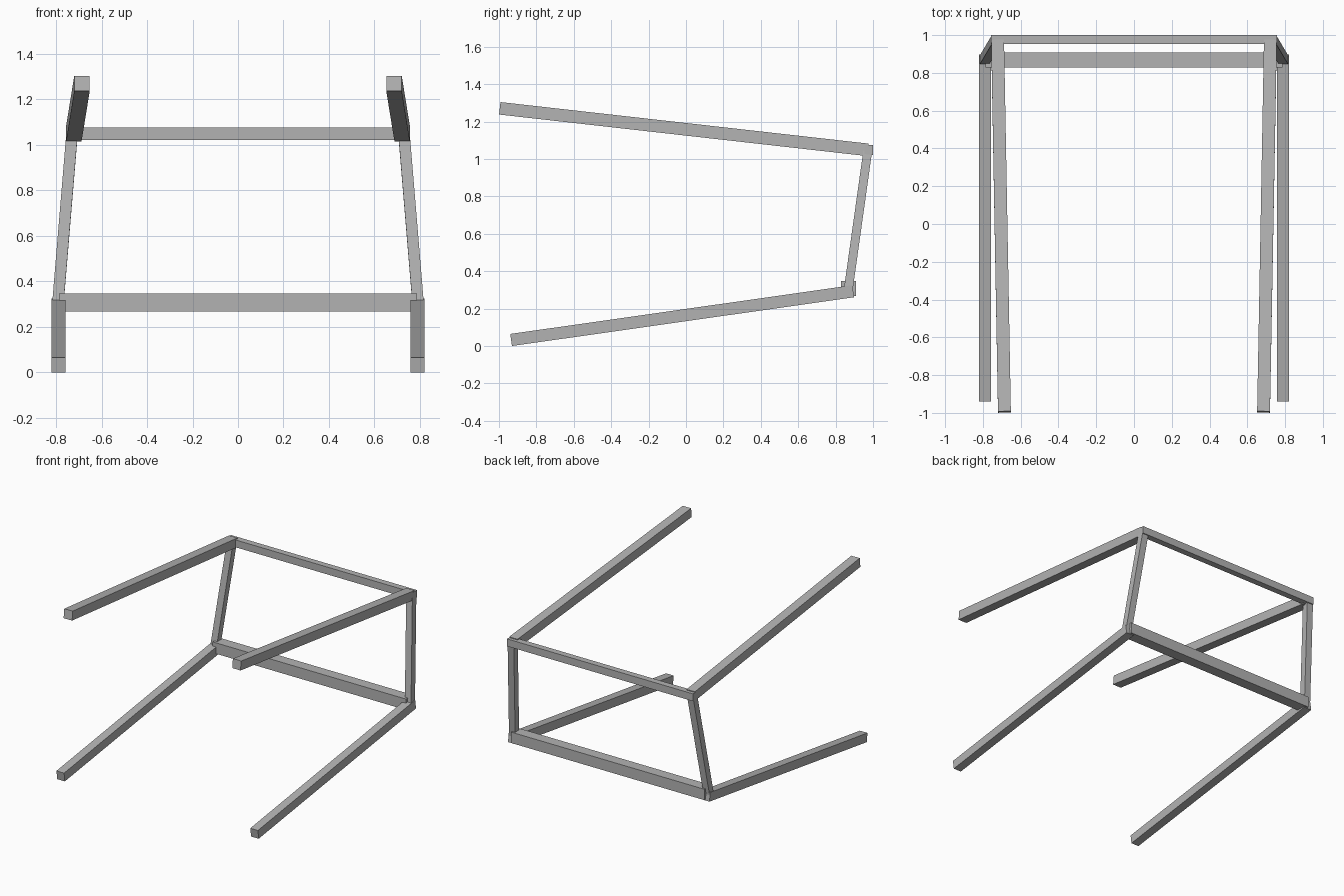
import bpy
from mathutils import Vector, Matrix

if "Cube" in bpy.data.objects:
    bpy.data.objects.remove(bpy.data.objects["Cube"])

grey = bpy.data.materials.new("plain grey")
grey.diffuse_color = (0.45, 0.45, 0.45, 1)
grey.use_nodes = True
grey.node_tree.nodes["Principled BSDF"].inputs["Base Color"].default_value = grey.diffuse_color


def beam(name, start, end, width, height, side=(1, 0, 0)):
    """Square-cut beam from start to end; 'side' is the rough width direction."""
    a, b = Vector(start), Vector(end)
    d = (b - a).normalized()
    s = Vector(side)
    s = (s - d * s.dot(d)).normalized()
    u = s.cross(d)
    bpy.ops.mesh.primitive_cube_add(size=1)
    ob = bpy.context.object
    ob.name = name
    ob.data.name = name
    rot = Matrix((s, d, u)).transposed().to_4x4()
    scale = Matrix.Diagonal((width, (b - a).length, height, 1))
    ob.data.transform(Matrix.Translation((a + b) / 2) @ rot @ scale)
    ob.data.materials.append(grey)
    return ob


# Paired side members
for label, m in (("right", 1), ("left", -1)):
    beam(label + "_lower_rail", (m * 0.789, -0.935, 0.0325),
         (m * 0.789, 0.894, 0.293), 0.062, 0.065)
    beam(label + "_upper_rail", (m * 0.686, -0.995, 1.271),
         (m * 0.722, 0.972, 1.049), 0.068, 0.067)
    beam(label + "_upright", (m * 0.793, 0.866, 0.29),
         (m * 0.729, 0.974, 1.06), 0.05, 0.047)

# Cross members at the back
beam("lower_crossbar", (-0.787, 0.869, 0.307), (0.787, 0.869, 0.307),
     0.08, 0.08, (0, 1, 0))
beam("upper_crossbar", (-0.757, 0.977, 1.049), (0.757, 0.977, 1.049),
     0.046, 0.054, (0, 1, 0))
